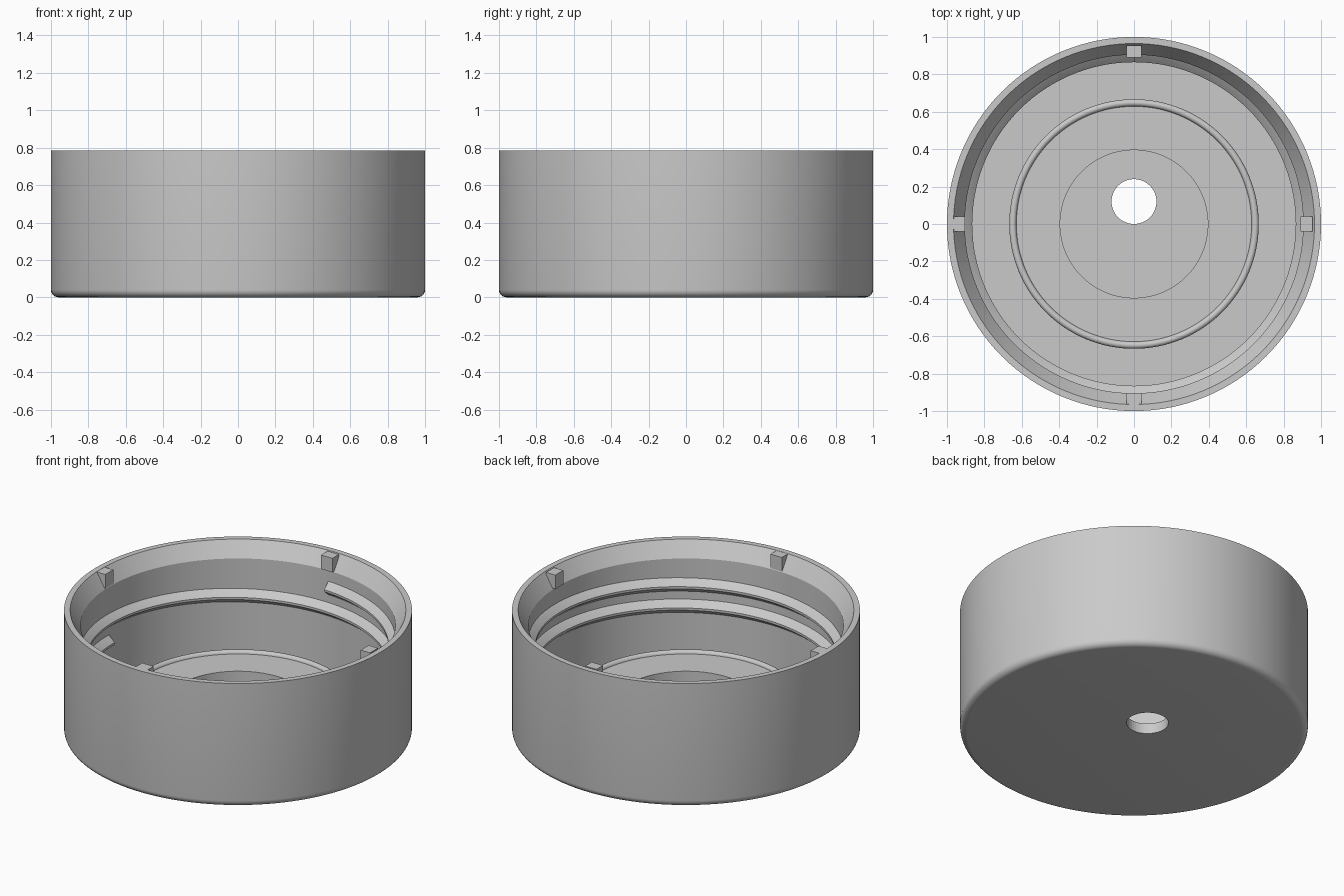
import bpy, bmesh, math

if "Cube" in bpy.data.objects:
    bpy.data.objects.remove(bpy.data.objects["Cube"])

gray = bpy.data.materials.new("plain_gray")
gray.diffuse_color = (0.59, 0.59, 0.59, 1)
gray.use_nodes = True
gray.node_tree.nodes["Principled BSDF"].inputs["Base Color"].default_value = gray.diffuse_color


def finish(name, bm, smooth=True):
    bmesh.ops.recalc_face_normals(bm, faces=bm.faces[:])
    me = bpy.data.meshes.new(name)
    bm.to_mesh(me)
    bm.free()
    ob = bpy.data.objects.new(name, me)
    bpy.context.collection.objects.link(ob)
    me.materials.append(gray)
    if smooth:
        bpy.ops.object.select_all(action='DESELECT')
        ob.select_set(True)
        bpy.context.view_layer.objects.active = ob
        bpy.ops.object.shade_smooth_by_angle(angle=math.radians(30))
    return ob


def lathe(name, profile, n=128):
    # profile starts and ends on the axis
    bm = bmesh.new()
    rings = []
    for r, z in profile:
        if r == 0:
            rings.append([bm.verts.new((0, 0, z))] * n)
        else:
            rings.append([bm.verts.new((r * math.cos(2 * math.pi * i / n),
                                        r * math.sin(2 * math.pi * i / n), z)) for i in range(n)])
    for a, b in zip(rings, rings[1:]):
        for i in range(n):
            j = (i + 1) % n
            loop = list(dict.fromkeys([a[i], a[j], b[j], b[i]]))
            bm.faces.new(loop)
    # merge the fan at each axis end into one flat disc
    for end in (rings[0][0], rings[-1][0]):
        bmesh.ops.dissolve_verts(bm, verts=[end])
    return finish(name, bm)


# Cup body: rounded base, tapered mouth, low floor, raised plateau with rounded lip, central recess
H, FLOOR, PLATEAU, FIL = 0.785, 0.065, 0.213, 0.04
profile = [(0, 0)]
for k in range(7):
    a = math.pi / 2 * k / 6
    profile.append((1 - FIL + FIL * math.sin(a), FIL - FIL * math.cos(a)))
profile += [(1, H), (0.965, H), (0.905, 0.69), (0.905, FLOOR), (0.667, FLOOR)]
for k in range(9):
    a = math.pi * k / 8
    profile.append((0.648 + 0.019 * math.cos(a), PLATEAU + 0.019 * math.sin(a)))
profile += [(0.395, PLATEAU), (0.395, FLOOR), (0, FLOOR)]
body = lathe("cap_body", profile)

# Off-centre hole through the base
bm = bmesh.new()
bmesh.ops.create_cone(bm, cap_ends=True, segments=48, radius1=0.12, radius2=0.12, depth=0.4)
bmesh.ops.translate(bm, verts=bm.verts[:], vec=(0, 0.12, 0))
cutter = finish("hole_cutter", bm, False)
cutter.hide_render = True
cutter.hide_set(True)
cut = body.modifiers.new("hole", 'BOOLEAN')
cut.operation = 'DIFFERENCE'
cut.solver = 'EXACT'
cut.object = cutter

# Inner screw thread: one helical ridge, 1.75 turns
section = [(0.92, 0.01), (0.905, 0.0), (0.865, -0.038), (0.865, -0.052), (0.905, -0.085), (0.92, -0.09)]
bm = bmesh.new()
rows = []
STEPS = 210
for i in range(STEPS + 1):
    deg = 180 + 630 * i / STEPS
    a = math.radians(deg)
    top = 0.5 + (deg - 485) * 0.000375
    rows.append([bm.verts.new((r * math.cos(a), r * math.sin(a), top + dz)) for r, dz in section])
for p, q in zip(rows, rows[1:]):
    for k in range(len(section)):
        m = (k + 1) % len(section)
        bm.faces.new((p[k], p[m], q[m], q[k]))
bm.faces.new(rows[0])
bm.faces.new(rows[-1])
finish("screw_thread", bm)

# Four small stop blocks on the tapered mouth, set slightly off centre
for n, name in enumerate(("right", "back", "left", "front")):
    bm = bmesh.new()
    bmesh.ops.create_cube(bm, size=1)
    for v in bm.verts:
        x = 0.896 if v.co.x < 0 else 0.961
        y, z = v.co.y * 0.08, 0.695 if v.co.z < 0 else 0.784
        c, s = ((1, 0), (0, 1), (-1, 0), (0, -1))[n]
        v.co = (c * x - s * y - 0.007 * abs(c), s * x + c * y - 0.007 * abs(s), z)
    finish("stop_block_" + name, bm, False)
